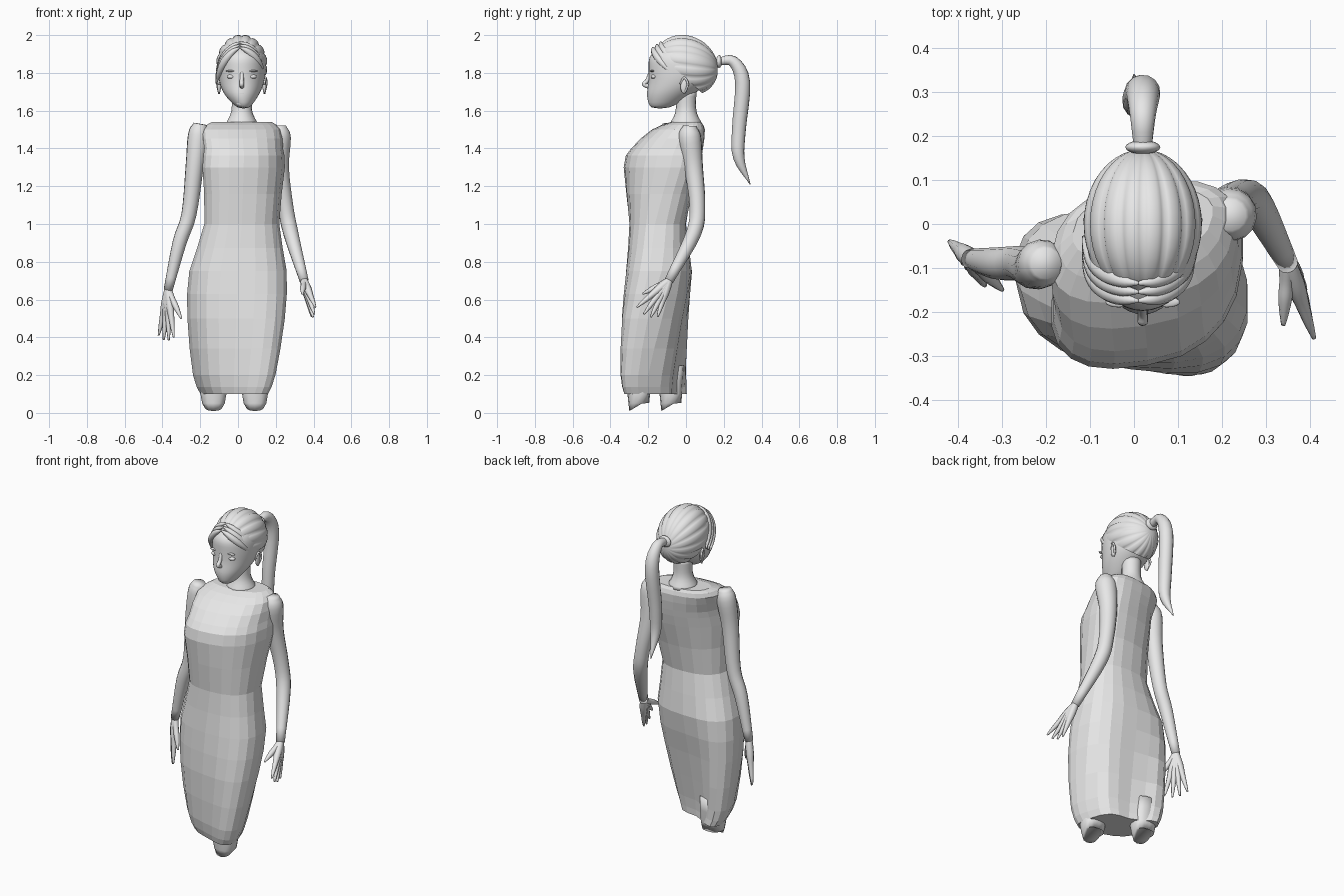
import bpy, bmesh, math
from mathutils import Vector

cube = bpy.data.objects.get("Cube")
if cube:
    bpy.data.objects.remove(cube, do_unlink=True)

grey = bpy.data.materials.new("plain grey")
grey.use_nodes = True
colour = (0.8, 0.8, 0.8, 1)
grey.diffuse_color = colour
grey.node_tree.nodes["Principled BSDF"].inputs["Base Color"].default_value = colour


def finish(name, bm, smooth=True):
    bmesh.ops.recalc_face_normals(bm, faces=bm.faces)
    mesh = bpy.data.meshes.new(name)
    bm.to_mesh(mesh)
    bm.free()
    mesh.materials.append(grey)
    part = bpy.data.objects.new(name, mesh)
    bpy.context.collection.objects.link(part)
    for polygon in mesh.polygons:
        polygon.use_smooth = smooth
    return part


def skin(bm, rings):
    """Bridge rings of points and cap both ends."""
    loops = [[bm.verts.new(point) for point in ring] for ring in rings]
    for low, high in zip(loops, loops[1:]):
        for i in range(len(low)):
            bm.faces.new((low[i - 1], low[i], high[i], high[i - 1]))
    bm.faces.new(loops[0])
    bm.faces.new(loops[-1])


def spline(points, steps):
    """Smooth curve through the points, with any number of coordinates."""
    keys = [Vector(point) for point in points]
    keys = [2 * keys[0] - keys[1]] + keys + [2 * keys[-1] - keys[-2]]
    path = []
    for before, start, end, after in zip(keys, keys[1:], keys[2:], keys[3:]):
        leave, arrive = (end - before) / 2, (after - start) / 2
        for step in range(steps):
            t = step / steps
            ease = t * t * (3 - 2 * t)
            path.append(start.lerp(end, ease) + leave * t * (1 - t) ** 2
                        - arrive * t * t * (1 - t))
    return path + [keys[-2]]


def power(value, exponent):
    return math.copysign(abs(value) ** exponent, value)


def loft(name, rows, sides, smooth=True, square=1, twist=lambda z: 0,
         dent=lambda z, angle: 0, slant=0):
    """Rows are height, x centre, half width, y centre, half depth."""
    rings = []
    for z, x, width, y, depth in spline(rows, 2):
        ring = []
        for i in range(sides):
            angle = math.tau * (i + 0.5) / sides
            across = width * power(math.cos(angle), square)
            along = depth * power(math.sin(angle + math.radians(twist(z))), square)
            along *= 1 - dent(z, angle)
            lift = 0 if rings else slant * (along + depth)
            ring.append((x + across, y + along, z + lift))
        rings.append(ring)
    bm = bmesh.new()
    skin(bm, rings)
    return finish(name, bm, smooth)


def tube(name, points, sides=10):
    """Smooth tapering tube; points are x, y, z, radius."""
    path = spline(points, 4)
    rings, last = [], None
    for i, spot in enumerate(path):
        ahead = path[min(i + 1, len(path) - 1)].xyz - path[max(i - 1, 0)].xyz
        ahead.normalize()
        side = last.rotation_difference(ahead) @ side if last else ahead.orthogonal().normalized()
        last, up = ahead, ahead.cross(side)
        angles = [math.tau * k / sides for k in range(sides)]
        rings.append([spot.xyz + spot.w * (side * math.cos(a) + up * math.sin(a)) for a in angles])
    bm = bmesh.new()
    skin(bm, rings)
    return finish(name, bm)


def ball(name, centre, size):
    bm = bmesh.new()
    bmesh.ops.create_uvsphere(bm, u_segments=16, v_segments=8, radius=1)
    for vert in bm.verts:
        vert.co = Vector(centre) + Vector([v * s for v, s in zip(vert.co, size)])
    return finish(name, bm)


def cloth_fold(z, angle):
    """Hollow between the legs, deeper at the back, fading towards the waist."""
    side = math.sin(angle)
    return (0.4 if side > 0 else 0.1) * max(0, 1 - z / 0.85) * side ** 8


# Faceted dress, turning steadily from the striding hem to the shoulders
loft("dress", [
    (0.1, -0.02, 0.18, -0.16, 0.17),
    (0.2, -0.02, 0.22, -0.17, 0.18),
    (0.5, -0.01, 0.26, -0.16, 0.185),
    (0.75, 0, 0.26, -0.14, 0.18),
    (1, 0.02, 0.2, -0.15, 0.15),
    (1.3, 0.03, 0.22, -0.13, 0.2),
    (1.4, 0.03, 0.21, -0.1, 0.19),
    (1.5, 0.02, 0.21, -0.04, 0.14),
    (1.54, 0.02, 0.16, 0, 0.08)],
    22, smooth=False, square=0.82, twist=lambda z: min(18, 45 * z - 40), dent=cloth_fold)

# Leg stumps, cut on a slant
for name, x, y in (("left_leg", 0.09, -0.25), ("right_leg", -0.13, -0.08)):
    loft(name, [(0.01, x, 0.05, y, 0.05), (0.1, x, 0.07, y, 0.06), (0.25, x, 0.07, y, 0.07)],
         14, square=0.8, slant=0.6)

# Neck and head
tube("neck", [(0.02, 0, 1.7, 0.055), (0.02, 0, 1.6, 0.055), (0.02, 0, 1.53, 0.085)], 16)
head = loft("head", [
    (1.61, 0.03, 0.03, -0.14, 0.05),
    (1.68, 0.02, 0.09, -0.09, 0.12),
    (1.75, 0.02, 0.12, -0.04, 0.16),
    (1.83, 0.02, 0.13, -0.03, 0.17),
    (1.9, 0.02, 0.12, -0.03, 0.16),
    (1.97, 0.02, 0.06, -0.01, 0.07)], 20)
head.modifiers.new("Smooth", "SUBSURF")

# Face and ears
middle = 0.02
tube("nose", [(middle, -0.185, 1.81, 0.01), (middle, -0.205, 1.76, 0.011),
              (middle, -0.222, 1.74, 0.012), (middle, -0.19, 1.725, 0.012)])
ball("chin", (middle, -0.175, 1.64), (0.03, 0.02, 0.02))
for name, z in (("upper_lip", 1.69), ("lower_lip", 1.68)):
    ball(name, (middle, -0.195, z), (0.026, 0.011, 0.006))
for side, sign in (("left", 1), ("right", -1)):
    eye, ear = middle + sign * 0.055, middle + sign * 0.12
    ball(side + "_eye", (eye, -0.17, 1.78), (0.024, 0.016, 0.012))
    ball(side + "_brow", (eye, -0.178, 1.81), (0.03, 0.012, 0.005))
    ball(side + "_ear", (ear, -0.01, 1.73), (0.01, 0.02, 0.04))
    rim = [(ear, -0.03, 1.74, 0.005), (ear + sign * 0.006, -0.01, 1.775, 0.006),
           (ear + sign * 0.01, 0.01, 1.74, 0.006), (ear, -0.01, 1.69, 0.005)]
    tube(side + "_ear_rim", rim, 8)

# Hair cap: combed locks running to the tie, trimmed at the hairline
bm = bmesh.new()
locks, around, along = 16, 96, 20
rings = []
for j in range(1, along):
    sweep = math.pi * j / along
    ring = []
    for i in range(around):
        turn = math.tau * i / around
        radius = math.sin(sweep) * (0.95 + 0.06 * abs(math.sin(turn * locks / 2)) ** 0.5)
        ring.append((middle + 0.135 * radius * math.cos(turn), -0.17 * math.cos(sweep),
                     1.84 + 0.16 * radius * math.sin(turn) + 0.02 * math.cos(sweep)))
    rings.append(ring)
skin(bm, rings)
bmesh.ops.bisect_plane(bm, geom=bm.verts[:] + bm.edges[:] + bm.faces[:],
                       plane_co=(0, 0, 1.77), plane_no=(0, 0.9, 1), clear_inner=True)
finish("hair_cap", bm)

# Fringe locks swept from the parting towards each ear
for side, sign, drop in (("left", 1, 0.14), ("right", -1, 0.19)):
    for lock in range(3):
        shift = lock * 0.02
        points = []
        for step in range(6):
            t = step / 5
            turn = 1.3 * t
            points.append((0.01 + sign * 0.13 * math.sin(turn),
                           shift - 0.175 * math.cos(turn) ** 0.7,
                           1.935 - drop * t ** 1.4 + shift * 0.7,
                           0.004 + 0.017 * math.sin(math.pi * t)))
        tube(side + "_fringe_lock", points, 8)

# Ponytail and its tie
ball("hair_tie", (middle, 0.175, 1.86), (0.04, 0.016, 0.034))
tube("ponytail", [
    (middle, 0.17, 1.86, 0.02), (middle, 0.25, 1.86, 0.03), (middle, 0.3, 1.75, 0.04),
    (0.01, 0.28, 1.5, 0.037), (0.01, 0.28, 1.35, 0.03), (0, 0.34, 1.21, 0.002)], 14)

# Arms, from shoulder to wrist
arms = {
    "right": [(-0.2, -0.09, 1.53, 0.035), (-0.21, -0.09, 1.47, 0.055), (-0.23, -0.1, 1.3, 0.048),
              (-0.26, -0.09, 1.05, 0.04), (-0.31, -0.09, 0.9, 0.037), (-0.37, -0.08, 0.65, 0.024)],
    "left": [(0.22, 0.02, 1.52, 0.035), (0.22, 0.02, 1.46, 0.06), (0.22, 0.04, 1.3, 0.05),
             (0.25, 0.06, 1.1, 0.042), (0.28, 0.04, 0.95, 0.04), (0.35, -0.09, 0.7, 0.024)]}

# Tips of the first finger, last finger and thumb
tips = {"right": ((-0.34, -0.14, 0.4), (-0.42, -0.04, 0.41), (-0.3, -0.15, 0.5)),
        "left": ((0.41, -0.26, 0.56), (0.39, -0.15, 0.51), (0.34, -0.23, 0.63))}


def finger(name, wrist, tip, thickness):
    stations = ((-0.1, 0.012), (0, 0.02), (0.3, thickness), (0.55, 0.016), (0.8, 0.011), (1, 0.005))
    tube(name, [(*wrist.lerp(tip, t), radius) for t, radius in stations], 8)


# Hands: fingers fan out from the wrist, their roots forming the palm
for side, points in arms.items():
    tube(side + "_arm", points, 14)
    wrist = Vector(points[-1]).xyz
    first, last, thumb = [Vector(tip) for tip in tips[side]]
    for i in range(4):
        tip = first.lerp(last, i / 3)
        if i in (1, 2):
            tip.z -= 0.02
        finger(side + "_finger", wrist, tip, 0.022)
    finger(side + "_thumb", wrist, thumb, 0.016)
